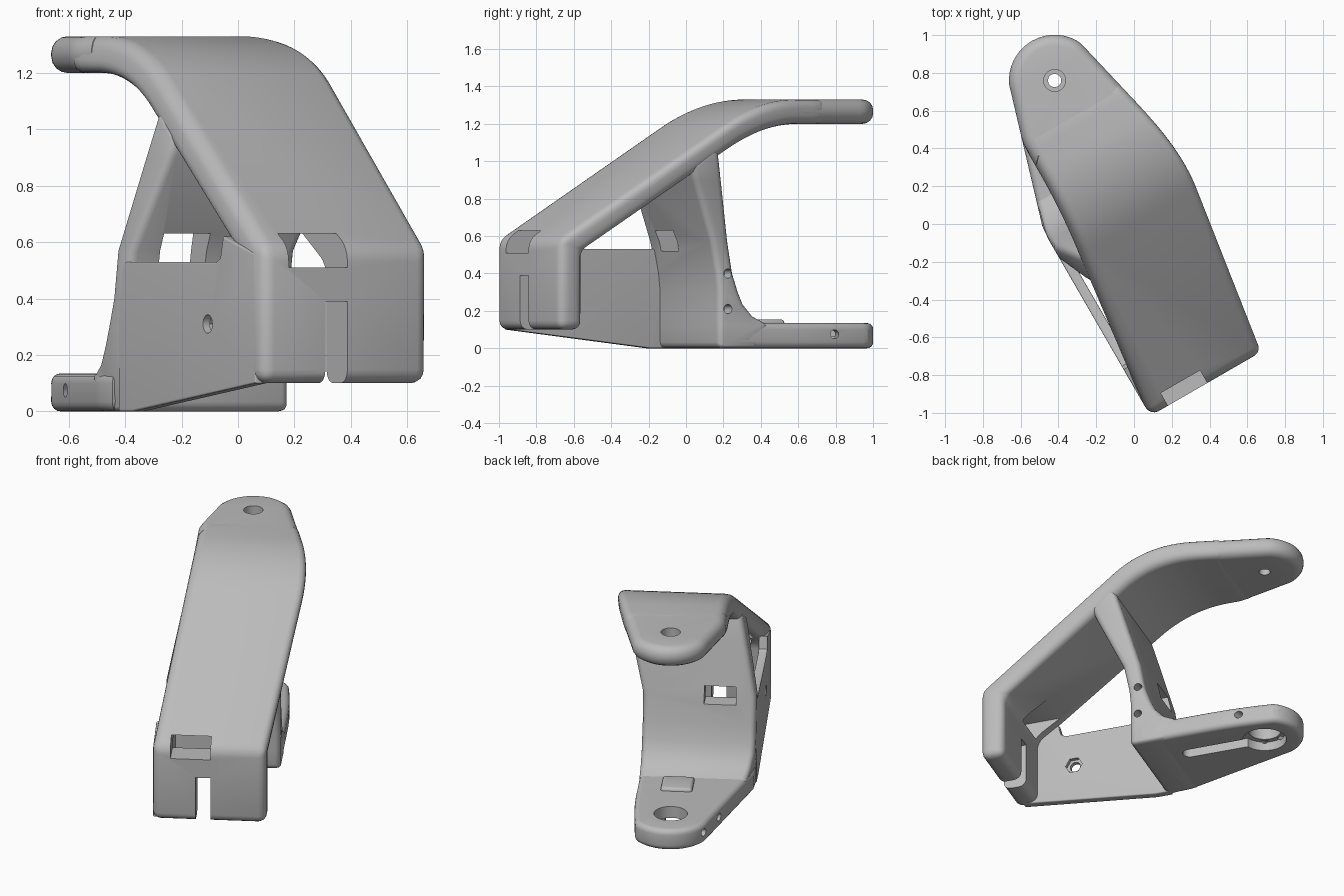
import bpy, bmesh
from math import radians, sin, cos, sqrt
from mathutils import Matrix, Vector

cube = bpy.data.objects.get("Cube")
if cube:
    bpy.data.objects.remove(cube)

grey = bpy.data.materials.new("plain_grey")
grey.use_nodes = True
grey.diffuse_color = (0.5, 0.5, 0.5, 1)
grey.node_tree.nodes["Principled BSDF"].inputs["Base Color"].default_value = (0.5, 0.5, 0.5, 1)

CX, CY, R = 0.016, 0.868, 0.242      # centre and radius of both rounded ends
TURN = Matrix.Rotation(radians(30), 4, "Z")


def finish_bmesh(name, bm):
    bmesh.ops.recalc_face_normals(bm, faces=bm.faces)
    mesh = bpy.data.meshes.new(name)
    bm.to_mesh(mesh)
    bm.free()
    obj = bpy.data.objects.new(name, mesh)
    bpy.context.collection.objects.link(obj)
    return obj


def apply(obj, mod):
    bpy.context.view_layer.objects.active = obj
    bpy.ops.object.modifier_apply(modifier=mod.name)


def bevel(obj, width):
    mod = obj.modifiers.new("round", "BEVEL")
    mod.width, mod.segments = width, 4
    mod.limit_method, mod.angle_limit = "ANGLE", radians(32)
    mod.use_clamp_overlap = False
    apply(obj, mod)


def end_half_width(y):
    return sqrt(max(R * R - (y - CY) ** 2, 0)) if y > CY else 9


def soft_min(a, b, blend=0.08):
    return min(a, b) - max(blend - abs(a - b), 0) ** 2 / (4 * blend)


def sides(y, z):
    """Left and right limits of the body at a point of the side profile."""
    lean = max(z - 0.57, 0)
    low = max(-0.433 + 0.2 * lean, -0.436 + 0.302 * max(y - 0.2, 0), CX - end_half_width(y))
    high = soft_min(0.249 + 0.236 * lean, 0.42 - 0.235 * (y - 0.18))
    return low, min(high, CX + end_half_width(y))


def bridge(bm, loops, cyclic_sides=True):
    for r, s in zip(loops, loops[1:]):
        for i in range(len(r)):
            j = (i + 1) % len(r)
            bm.faces.new((r[i], r[j], s[j], s[i]))


def loft(name, pairs, width):
    """Solid from pairs of (y, z) profile points, spread across x."""
    bm = bmesh.new()
    rings = []
    for a, b in pairs:
        (al, ar), (bl, br) = sides(*a), sides(*b)
        rings.append([bm.verts.new(c) for c in [(al, *a), (ar, *a), (br, *b), (bl, *b)]])
    bridge(bm, rings)
    bm.faces.new(rings[0])
    bm.faces.new(rings[-1])
    obj = finish_bmesh(name, bm)
    bevel(obj, width)
    return obj


def circle(x, y, radius, n=40, start=0, sweep=360):
    steps = n if sweep == 360 else n - 1
    angles = [radians(start + sweep * i / steps) for i in range(n)]
    return [(x + radius * cos(a), y + radius * sin(a)) for a in angles]


def end_outline(y0, z):
    """Plan of a tapered plate with a round end, from y0 to the tip."""
    ys = [y0 + (CY - y0) * i / 8 for i in range(8)]
    ys += [CY + R * sin(radians(a)) for a in range(0, 85, 8)]
    right = [(sides(y, z)[1], y) for y in ys]
    left = [(sides(y, z)[0], y) for y in ys]
    return right + [(CX, CY + R)] + left[::-1]


def inset(outline, amount):
    points = [Vector(p) for p in outline]
    result = []
    for i, p in enumerate(points):
        a = (p - points[i - 1]).normalized()
        b = (points[(i + 1) % len(points)] - p).normalized()
        n = Vector((-a.y - b.y, a.x + b.x)).normalized()
        result.append(p + n * amount / max(n.dot(Vector((-a.y, a.x))), 0.4))
    return result


def rounded_wall(outline, low, high, radius):
    """Outline levels from low to high with rounded rims."""
    arc = [(radius * (1 - sin(radians(a))), radius * (1 - cos(radians(a)))) for a in (0, 22, 45, 67, 90)]
    return ([(inset(outline, d), low + h) for d, h in arc]
            + [(inset(outline, d), high - h) for d, h in reversed(arc)])


def plate(name, walls, frame=Matrix.Identity(4)):
    """Plate with a stepped hole: a closed chain of walls joined by filled rims."""
    bm = bmesh.new()
    stacks = []
    for wall in walls:
        loops = [[bm.verts.new(frame @ Vector((p[0], p[1], h))) for p in pts] for pts, h in wall]
        bridge(bm, loops)
        stacks.append(loops)
    for i, stack in enumerate(stacks):
        rims = (stack[-1], stacks[(i + 1) % len(stacks)][0])
        edges = [bm.edges.get((r[k - 1], r[k])) for r in rims for k in range(len(r))]
        bmesh.ops.triangle_fill(bm, use_beauty=True, edges=edges)
    return finish_bmesh(name, bm)


def box(name, lo, hi):
    bm = bmesh.new()
    bmesh.ops.create_cube(bm, size=1)
    for v in bm.verts:
        v.co = [(a + b) / 2 + c * (b - a) for a, b, c in zip(lo, hi, v.co)]
    return finish_bmesh(name, bm)


def rod(start, end, radius):
    start, end = Vector(start), Vector(end)
    bm = bmesh.new()
    bmesh.ops.create_cone(bm, cap_ends=True, segments=20, radius1=radius,
                          radius2=radius, depth=(end - start).length)
    turn = (end - start).to_track_quat("Z", "Y").to_matrix().to_4x4()
    bm.transform(Matrix.Translation((start + end) / 2) @ turn)
    return finish_bmesh("cutter", bm)


def cut(obj, cutter):
    cutter.hide_render = True
    mod = obj.modifiers.new("cut", "BOOLEAN")
    mod.operation, mod.solver, mod.object = "DIFFERENCE", "EXACT", cutter
    apply(obj, mod)
    bpy.data.objects.remove(cutter)


def curve(a, b, c, t):
    return tuple((1 - t) ** 2 * p + 2 * t * (1 - t) * q + t * t * r for p, q, r in zip(a, b, c))


# Upper arm: front leg, slope and bend
arm_pairs = [((-0.923, 0.1), (-0.775, 0.1)), ((-0.923, 0.58), (-0.775, 0.52))]
for i in range(13):
    t = i / 12
    arm_pairs.append((curve((0, 1.178), (0.23, 1.33), (0.5, 1.33), t),
                      curve((0.06, 1.062), (0.272, 1.2), (0.52, 1.2), t)))
arm_pairs += [((0.6, 1.33), (0.6, 1.2)), ((0.7, 1.33), (0.7, 1.2))]
arm = loft("upper_arm", arm_pairs, 0.048)

# Flat rounded arm end with a stepped hole
tip = plate("arm_end", [rounded_wall(end_outline(0.53, 1.265), 1.2, 1.33, 0.058),
                        [(circle(CX, CY, 0.058), 1.33), (circle(CX, CY, 0.058), 1.24)],
                        [(circle(CX, CY, 0.035), 1.24), (circle(CX, CY, 0.035), 1.2)]])

# Rear column curving into the foot
column = loft("rear_column", [((-0.165, 0.98), (-0.01, 1.09)), ((-0.135, 0.9), (0.04, 0.9)),
                              ((0.015, 0.57), (0.125, 0.57)), ((0.05, 0.4), (0.155, 0.4)),
                              ((0.06, 0.3), (0.19, 0.3)), ((0.06, 0.2), (0.22, 0.235)),
                              ((0.06, 0.12), (0.28, 0.17)), ((0.06, 0), (0.35, 0.137)),
                              ((0.3, 0), (0.38, 0.135))], 0.034)

# Foot with a stepped hole and a groove underneath
keyhole = circle(CX, CY, 0.135, 40, -70, 320) + circle(CX, 0.375, 0.045, 12, 180, 180)
foot = plate("foot", [rounded_wall(end_outline(0.14, 0.07), 0, 0.135, 0.034),
                      [(circle(CX, CY, 0.1), 0.135), (circle(CX, CY, 0.1), 0.06)],
                      [(keyhole, 0.06), (keyhole, 0)]])

# Thin web on one side, with a bolt hole and a hexagonal nut recess
web_outline = [(-0.87, 0.1), (0, 0), (0.1, 0), (0.1, 0.53), (-0.59, 0.53),
               (-0.62, 0.545), (-0.64, 0.62), (-0.87, 0.56)]
hexagon, bolt = circle(-0.535, 0.31, 0.055, 6), circle(-0.535, 0.31, 0.033, 24)
to_side = Matrix(((0, 0, 1, 0), (1, 0, 0, 0), (0, 1, 0, 0), (0, 0, 0, 1)))
web = plate("side_web", [rounded_wall(web_outline, -0.433, -0.38, 0.008),
                         [(hexagon, -0.38), (hexagon, -0.405)],
                         [(bolt, -0.405), (bolt, -0.433)]], to_side)

# Raised pad on the foot
pad = box("foot_pad", (-0.085, 0.37, 0.1), (0.105, 0.555, 0.155))
bevel(pad, 0.02)

# Window and slot in the leg, window in the column
cut(arm, box("cutter", (-0.325, -1.1, 0.51), (-0.085, -0.55, 0.63)))
cut(arm, box("cutter", (-0.175, -1.1, 0), (-0.085, -0.7, 0.39)))
cut(column, box("cutter", (-0.31, -0.2, 0.52), (-0.12, 0.4, 0.63)))

# Screw holes around the foot end and on the open side of the column
for angle in (-22, 35, 150, 200):
    d = Vector((cos(radians(angle)), sin(radians(angle)), 0))
    c = Vector((CX, CY, 0.075))
    cut(foot, rod(c + d * 0.115, c + d * 0.4, 0.024))
for z in (0.21, 0.4):
    cut(column, rod((0.17, 0.115, z), (0.4, 0.115, z), 0.025))

# Turn, colour and smooth every part
bpy.ops.object.select_all(action="DESELECT")
for obj in (arm, tip, column, foot, web, pad):
    obj.data.transform(TURN)
    obj.data.materials.clear()
    obj.data.materials.append(grey)
    obj.select_set(True)
bpy.context.view_layer.objects.active = arm
bpy.ops.object.shade_smooth_by_angle(angle=radians(35))
